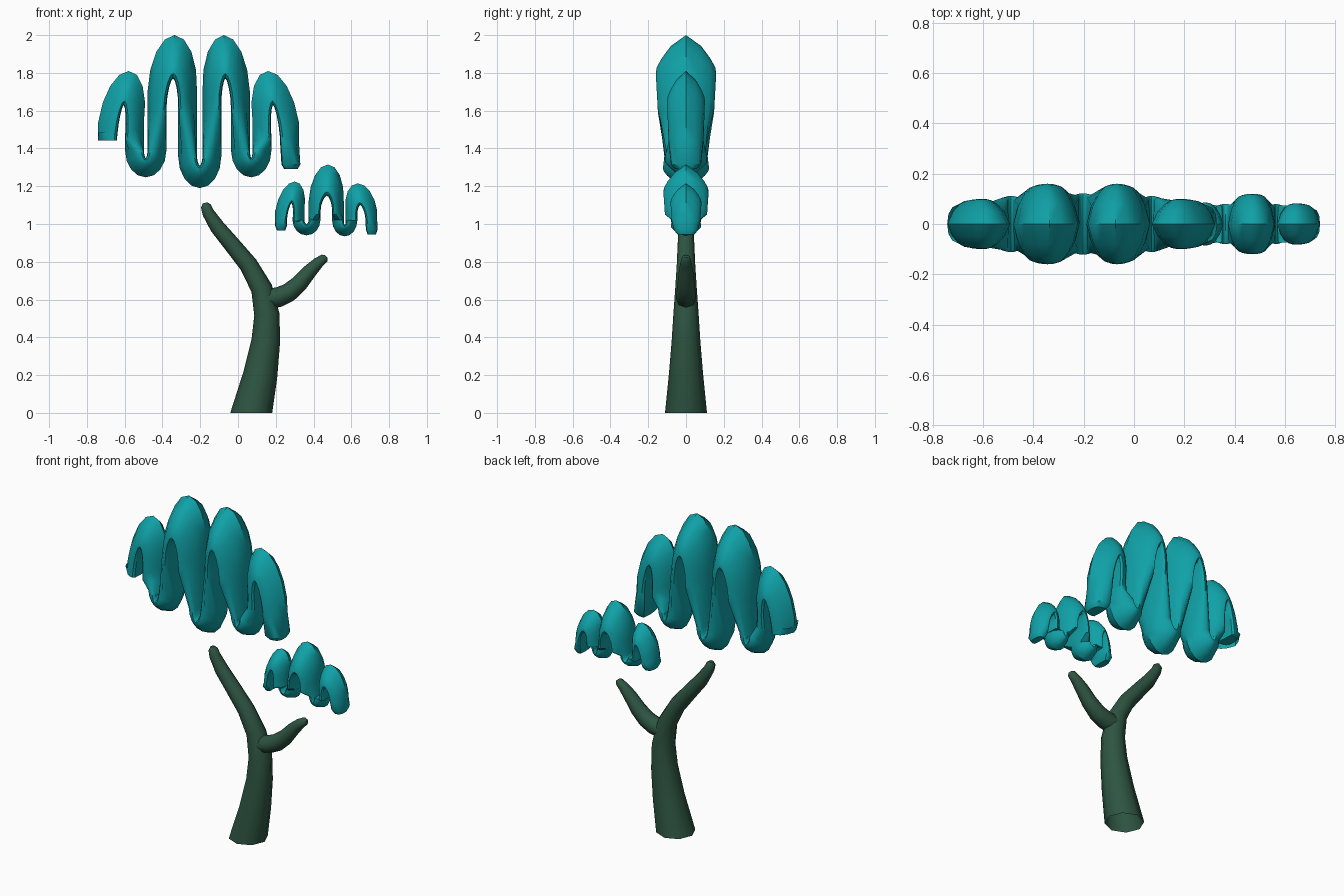
import bpy, bmesh, math
from mathutils import Vector

if "Cube" in bpy.data.objects:
    bpy.data.objects.remove(bpy.data.objects["Cube"])


def material(name, rgb):
    m = bpy.data.materials.new(name)
    m.diffuse_color = (*rgb, 1)
    m.use_nodes = True
    m.node_tree.nodes["Principled BSDF"].inputs["Base Color"].default_value = m.diffuse_color
    return m


TEAL = material("teal leaves", (0.005, 0.36, 0.39))
BARK = material("dark green bark", (0.027, 0.09, 0.053))


def skin(name, rings, mat, angle, cap_start=True):
    """Bridge a list of equal-length closed rings and cap the ends."""
    bm = bmesh.new()
    vs = [[bm.verts.new(p) for p in r] for r in rings]
    n = len(vs[0])
    for a, b in zip(vs, vs[1:]):
        for i in range(n):
            j = (i + 1) % n
            bm.faces.new((a[i], b[i], b[j], a[j]))
    if cap_start:
        bm.faces.new(vs[0])
    bm.faces.new(vs[-1][::-1])
    bmesh.ops.recalc_face_normals(bm, faces=bm.faces)
    me = bpy.data.meshes.new(name)
    bm.to_mesh(me)
    bm.free()
    ob = bpy.data.objects.new(name, me)
    bpy.context.collection.objects.link(ob)
    me.materials.append(mat)
    bpy.context.view_layer.objects.active = ob
    ob.select_set(True)
    bpy.ops.object.shade_smooth_by_angle(angle=math.radians(angle))
    ob.select_set(False)
    return ob


# Half cross-section across the ribbon: ridge on the outer side, broad on the inner side
DEPTH = [0, .5, .82, .97, 1, .9, 0]
OVAL = [0, .05, .2, .5, .8, .95, 1]
RIDGED = [0, .25, .55, .75, .88, .97, 1]


def section(outer, inner, d, k, flip):
    """Ribbon ring between two edge points; k blends oval to ridged."""
    half = []
    for i in range(7):
        s = OVAL[i] * (1 - k) + RIDGED[i] * k
        half.append((outer[0] + (inner[0] - outer[0]) * s, DEPTH[i] * d,
                     outer[1] + (inner[1] - outer[1]) * s))
    if flip:  # always start on the same side of the path
        half.reverse()
    return half + [(x, -y, z) for x, y, z in half[-2:0:-1]]


def squiggle(name, legs, w, turns, ends):
    """Snaking crown. turns: (outer z, inner z, start z, depth, skew); ends: (x, z, depth)."""
    rings = []

    def end(e, sgn):
        x, z, d = e
        tip = [section((x - w * f, z + dz), (x + w * f, z + dz), d * f, 0, False)
               for f, dz in ((.7, 0), (1, .025))]
        return tip if sgn > 0 else [[(2 * x - p[0], p[1], p[2]) for p in r] for r in tip[::-1]]

    rings += end(ends[0], 1)
    for i, (zo, zi, z0, d, skew) in enumerate(turns):
        a, b = legs[i], legs[i + 1]
        c, half = (a + b) / 2, (b - a) / 2
        peak = i % 2 == 0
        drop = .3 * (zo - z0) if peak else 0
        for j in range(9):
            t = math.pi * j / 8
            s, co = math.sin(t), math.cos(t)
            outer = (c - (half + w) * co + skew * s, z0 + (zo - z0) * s)
            # narrow slit that closes towards its end
            inner = (c - (half - w) * co * (.65 + .35 * abs(co)) + skew * .35 * s,
                     z0 - drop + (zi - z0 + drop) * s)
            ring = section(outer, inner, d * (.94 + .06 * s), .75 + .25 * s, not peak)
            if peak and j == 8:
                rings.append(ring)
            if peak and j in (0, 8):  # upper part of each leg
                lo = z0 - 1.2 * drop
                rings.append(section((outer[0], lo), (inner[0], lo), d * .93, .6, False))
            if not (peak and j == 8):
                rings.append(ring)
    rings += end_right(ends[1], w)
    return skin(name, rings, TEAL, 40)


def end_right(e, w):
    """Closing tip of the last leg, ring order matching the descending leg."""
    x, z, d = e
    return [section((x + w * f, z + dz), (x - w * f, z + dz), d * f, 0, False)
            for f, dz in ((1, .025), (.7, 0))]


# Large crown
squiggle("large_crown",
         [-.69, -.548, -.429, -.267, -.138, .013, .127, .272], .050,
         [(1.81, 1.63, 1.54, .10, .04), (1.247, 1.35, 1.39, .112, 0),
          (2.0, 1.77, 1.70, .16, .012), (1.19, 1.31, 1.36, .122, 0),
          (2.0, 1.77, 1.70, .16, -.012), (1.247, 1.35, 1.39, .112, 0),
          (1.81, 1.63, 1.54, .10, -.04)],
         [(-.692, 1.46, .08), (.28, 1.29, .08)])

# Small crown
squiggle("small_crown",
         [.228, .32, .405, .529, .601, .706], .031,
         [(1.225, 1.11, 1.07, .085, .026), (.94, 1.0, 1.02, .08, 0),
          (1.315, 1.15, 1.12, .12, .009), (.935, .995, 1.02, .08, 0),
          (1.215, 1.10, 1.07, .082, -.02)],
         [(.228, .965, .07), (.708, .945, .065)])


def limb(name, path, sides=8, cap_start=True):
    """Round tapering limb along (x, z, radius) points in the xz plane."""
    rings = []
    for i, (x, z, r) in enumerate(path):
        p, q = path[max(i - 1, 0)], path[min(i + 1, len(path) - 1)]
        t = Vector((q[0] - p[0], 0, q[1] - p[1])).normalized()
        if z == 0:
            t = Vector((0, 0, 1))  # flat cut on the ground
        n = Vector((t.z, 0, -t.x))
        rings.append([Vector((x, 0, z)) + n * r * math.cos(a) + Vector((0, r * math.sin(a), 0))
                      for a in (2 * math.pi * k / sides for k in range(sides))])
    return skin(name, rings, BARK, 50, cap_start)


# Trunk (hollow at the ground) and side branch
limb("trunk", [(.07, 0, .111), (.118, .2, .091), (.147, .38, .076), (.153, .52, .067),
               (.125, .66, .057), (.055, .785, .049), (-.035, .895, .044),
               (-.11, .985, .040), (-.158, 1.06, .032), (-.17, 1.095, .027),
               (-.174, 1.112, .013)], cap_start=False)
limb("side_branch", [(.15, .602, .054), (.215, .613, .053), (.27, .638, .050),
                     (.325, .685, .045), (.38, .75, .038), (.425, .795, .030),
                     (.458, .82, .023), (.466, .829, .011)])
